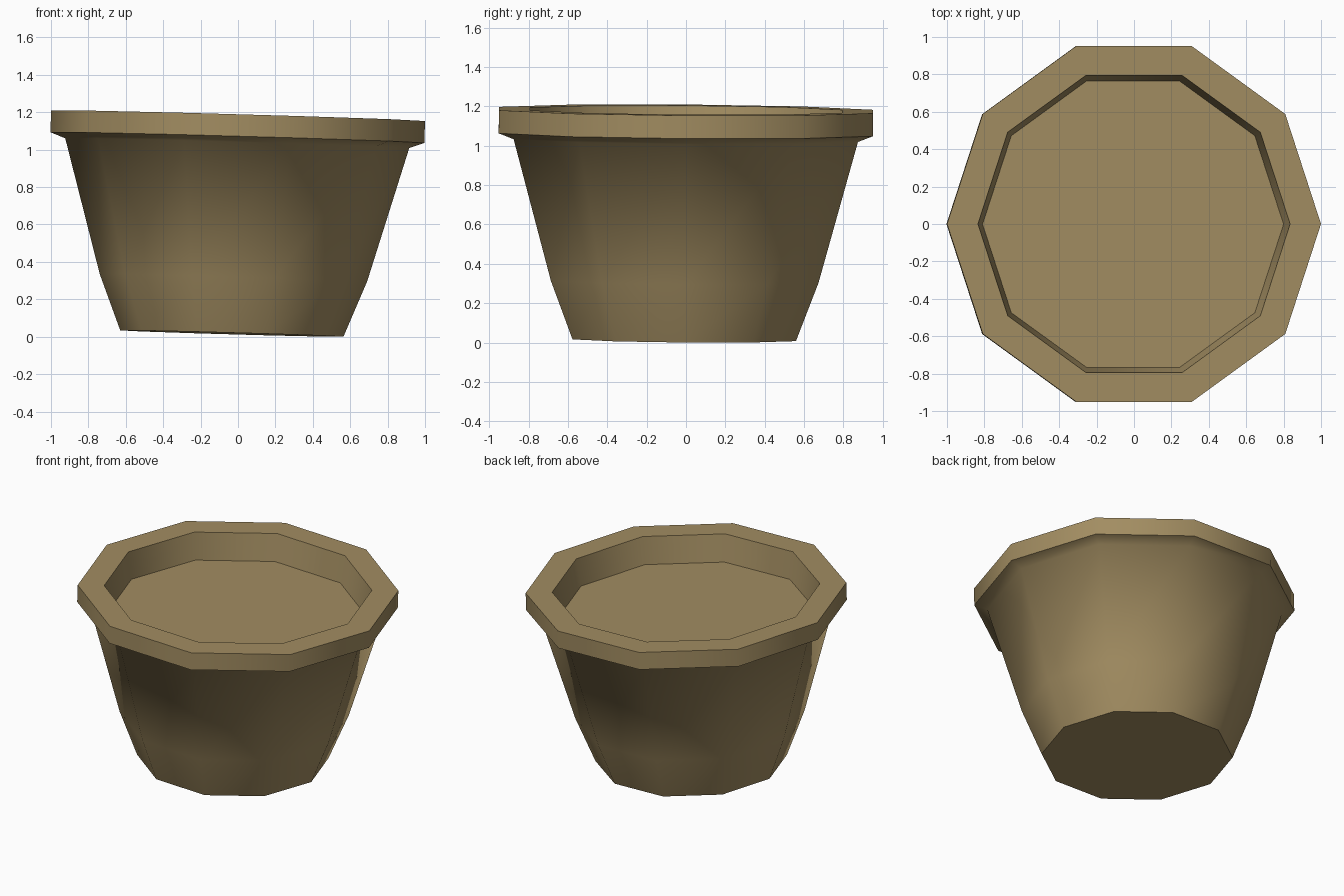
import bpy, bmesh, math

SIDES = 10

cube = bpy.data.objects.get("Cube")
if cube:
    bpy.data.objects.remove(cube, do_unlink=True)

# One clay colour for the whole pot
clay = bpy.data.materials.new("tan_clay")
clay.use_nodes = True
colour = (0.36, 0.265, 0.12, 1)
clay.diffuse_color = colour
bsdf = next(n for n in clay.node_tree.nodes if n.type == "BSDF_PRINCIPLED")
bsdf.inputs["Base Color"].default_value = colour

# (radius, height) from the base, up the wall, over the rim, down to the inner floor
profile = [
    (0.597, 0.0), (0.715, 0.298), (0.92, 1.018),
    (1.0, 1.048), (1.0, 1.165), (0.835, 1.165), (0.805, 0.985),
]


def ring(bm, radius, height):
    angles = [math.tau * i / SIDES for i in range(SIDES)]
    return [bm.verts.new((radius * math.cos(a), radius * math.sin(a), height)) for a in angles]


# Lathe the profile, then cap the base and the inner floor
bm = bmesh.new()
rings = [ring(bm, r, h) for r, h in profile]
for low, high in zip(rings, rings[1:]):
    for i in range(SIDES):
        j = (i + 1) % SIDES
        bm.faces.new((low[i], low[j], high[j], high[i]))
bm.faces.new(rings[0][::-1])
bm.faces.new(rings[-1])
bmesh.ops.recalc_face_normals(bm, faces=bm.faces)
mesh = bpy.data.meshes.new("flower_pot")
bm.to_mesh(mesh)
bm.free()
mesh.materials.append(clay)

# The pot leans very slightly
pot = bpy.data.objects.new("flower_pot", mesh)
bpy.context.collection.objects.link(pot)
pot.rotation_euler = (math.radians(-0.45), math.radians(1.63), 0)
pot.location = (-0.033, -0.009, 0.017)

# Rounded wall, crisp rim and base
bpy.ops.object.select_all(action="DESELECT")
pot.select_set(True)
bpy.context.view_layer.objects.active = pot
bpy.ops.object.shade_smooth_by_angle(angle=math.radians(60))
